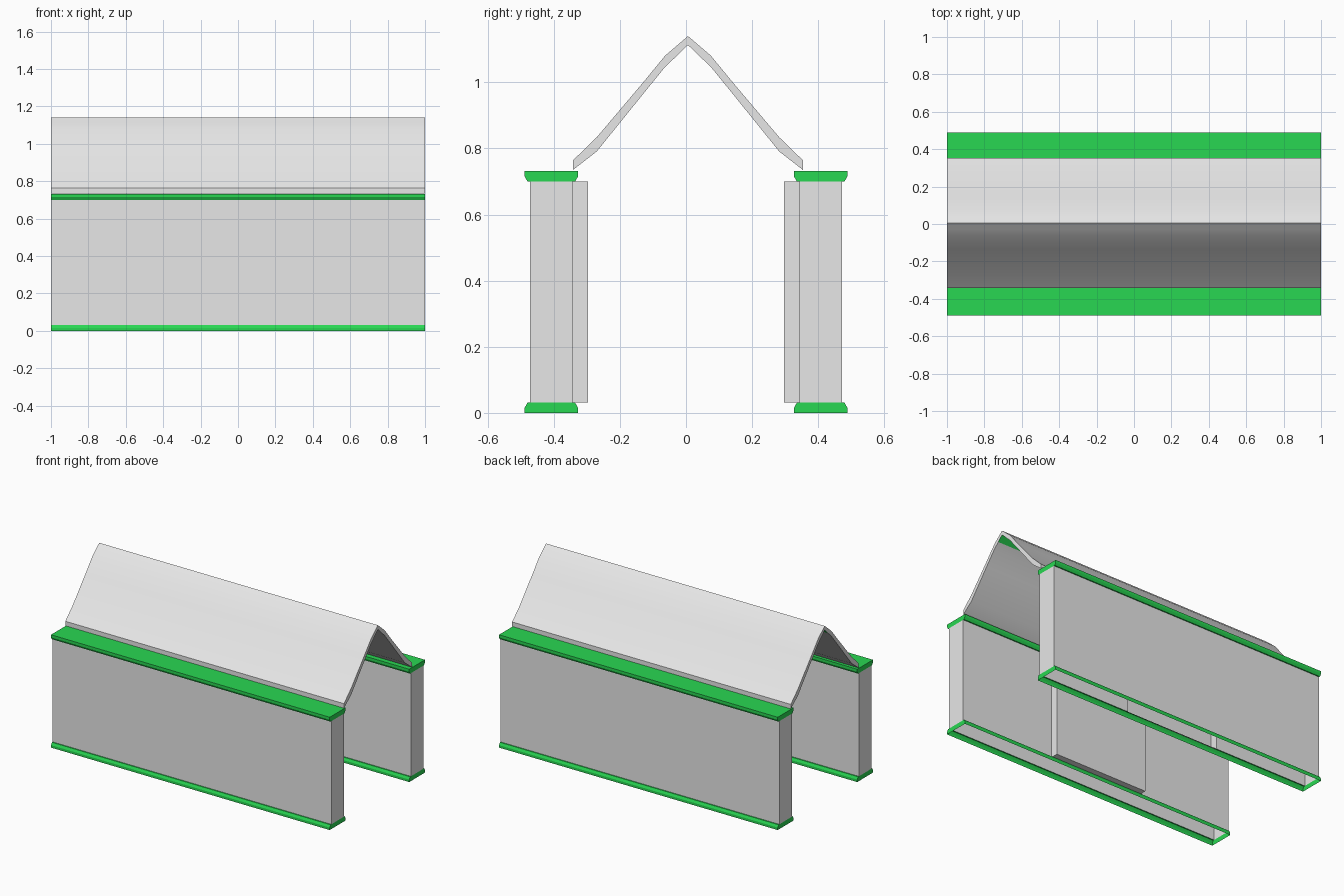
import bpy
import bmesh
import math

cube = bpy.data.objects.get("Cube")
if cube:
    bpy.data.objects.remove(cube, do_unlink=True)


def make_material(name, color):
    mat = bpy.data.materials.new(name)
    mat.use_nodes = True
    mat.diffuse_color = color
    mat.node_tree.nodes["Principled BSDF"].inputs["Base Color"].default_value = color
    return mat


GRAY, GREEN = 0, 1
MATERIALS = [make_material("light_gray", (0.8, 0.8, 0.8, 1)),
             make_material("green", (0.022, 0.68, 0.085, 1))]


def finish(bm, name):
    bmesh.ops.recalc_face_normals(bm, faces=bm.faces[:])
    mesh = bpy.data.meshes.new(name)
    bm.to_mesh(mesh)
    bm.free()
    for mat in MATERIALS:
        mesh.materials.append(mat)
    obj = bpy.data.objects.new(name, mesh)
    bpy.context.collection.objects.link(obj)
    return obj


# Hollow wall, open underneath, with a green flange at the foot and the top
LEVELS = [(0, 0.0805), (0.016, 0.0805), (0.031, 0.072), (0.031, 0.0645),
          (0.7, 0.0645), (0.7, 0.072), (0.715, 0.0805), (0.732, 0.0805)]
WALL_BAND = 3
WALL_Y = 0.4075


def make_wall(name, side):
    bm = bmesh.new()
    rings = []
    for z, half in LEVELS:
        outer, inner = side * (WALL_Y + half), side * (WALL_Y - half)
        outline = [(1, outer), (-1, outer), (-1, inner),
                   (-1 / 3, inner), (1 / 3, inner), (1, inner)]
        rings.append([bm.verts.new((x, y, z)) for x, y in outline])
    panel = None
    for band, (low, high) in enumerate(zip(rings, rings[1:])):
        for i in range(len(low)):
            j = (i + 1) % len(low)
            face = bm.faces.new((low[i], low[j], high[j], high[i]))
            face.material_index = GRAY if band == WALL_BAND else GREEN
            if band == WALL_BAND and i == 3:
                panel = face
    bm.faces.new(rings[-1]).material_index = GREEN
    bmesh.ops.recalc_face_normals(bm, faces=bm.faces[:])

    # Raised panel on the middle third of the inner side
    raised = bmesh.ops.extrude_discrete_faces(bm, faces=[panel])["faces"][0]
    bmesh.ops.translate(bm, verts=raised.verts[:], vec=(0, -side * 0.047, 0))
    finish(bm, name)


make_wall("front_wall", -1)
make_wall("back_wall", 1)

# Curved gable roof: (distance from ridge, outer height, inner height)
HALF_PROFILE = [(0.348, 0.764, 0.735), (0.276, 0.834, 0.791), (0.138, 0.997, 0.962),
                (0.069, 1.081, 1.047), (0.034, 1.111, 1.08)]
RIDGE_Y = 0.006
profile = [(-d, o, i) for d, o, i in HALF_PROFILE]
profile += [(0, 1.14, 1.113)]
profile += [(d, o, i) for d, o, i in reversed(HALF_PROFILE)]

bm = bmesh.new()
sections = [[[bm.verts.new((x, RIDGE_Y + y, z)) for z in (outer, inner)] for x in (-1, 1)]
            for y, outer, inner in profile]
for k, (a, b) in enumerate(zip(sections, sections[1:])):
    bm.faces.new((a[0][0], a[1][0], b[1][0], b[0][0]))
    underside = bm.faces.new((a[0][1], b[0][1], b[1][1], a[1][1]))
    # Green strip under the ridge on the front slope
    if k == len(HALF_PROFILE) - 1:
        underside.material_index = GREEN
    for end in (0, 1):
        bm.faces.new((a[end][0], b[end][0], b[end][1], a[end][1]))
for s in (sections[0], sections[-1]):
    bm.faces.new((s[0][0], s[0][1], s[1][1], s[1][0]))
roof = finish(bm, "roof")

bpy.ops.object.select_all(action='DESELECT')
roof.select_set(True)
bpy.context.view_layer.objects.active = roof
bpy.ops.object.shade_smooth_by_angle(angle=math.radians(30))
